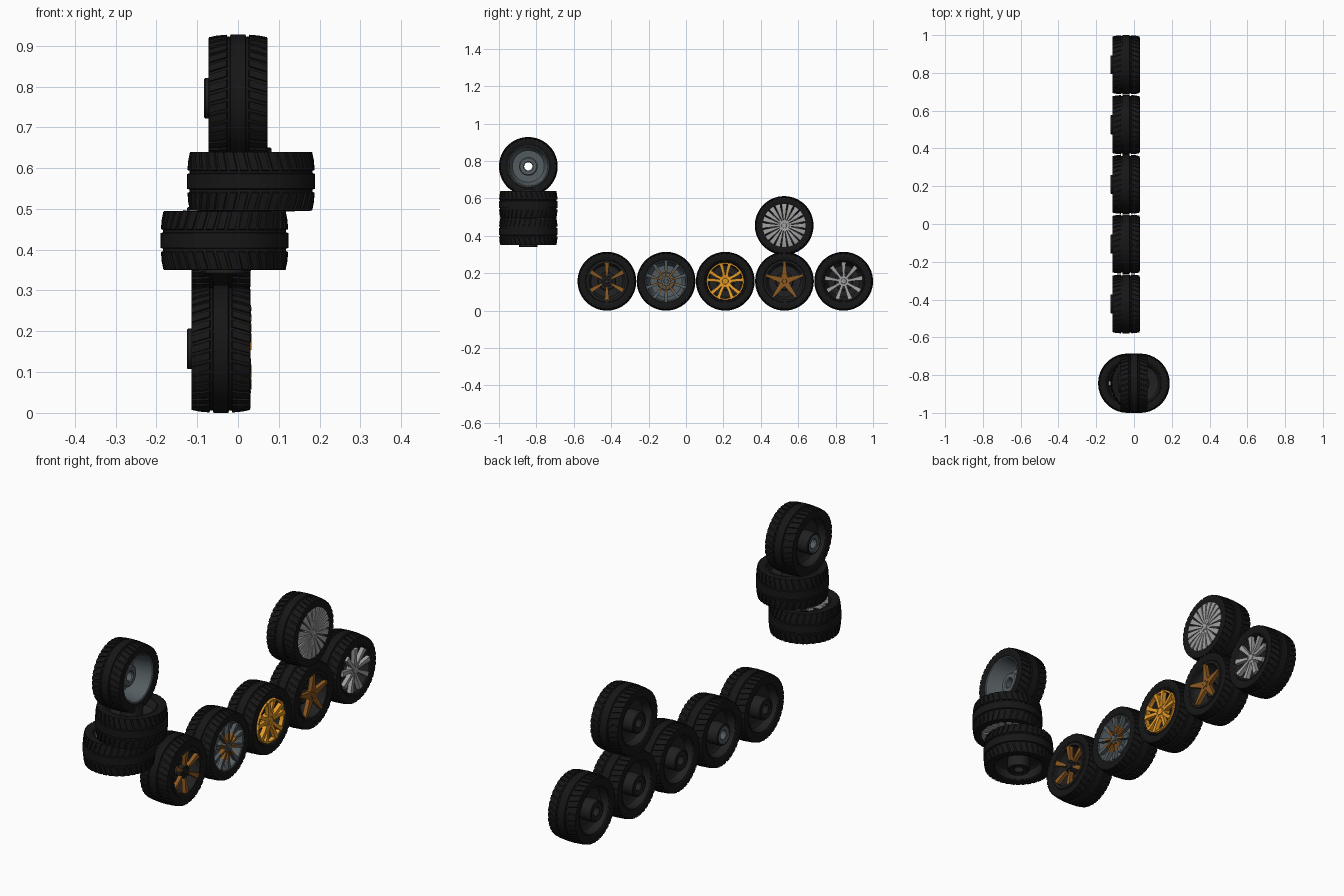
import bpy, bmesh
from math import sin, cos, pi, radians
from mathutils import Matrix

if "Cube" in bpy.data.objects:
    bpy.data.objects.remove(bpy.data.objects["Cube"])


def mat(name, r, g, b):
    m = bpy.data.materials.new(name)
    m.diffuse_color = (r, g, b, 1)
    m.use_nodes = True
    m.node_tree.nodes["Principled BSDF"].inputs["Base Color"].default_value = m.diffuse_color
    return m


BLACK = mat("rubber", .008, .008, .008)
DARK = mat("dark_metal", .015, .015, .016)
GREY = mat("grey_metal", .09, .11, .12)
SILVER = mat("silver", .36, .36, .36)
ORANGE = mat("orange", .8, .33, .02)
BRONZE = mat("bronze", .26, .10, .015)


def to_mesh(name, bm, mats):
    bmesh.ops.recalc_face_normals(bm, faces=bm.faces)
    me = bpy.data.meshes.new(name)
    bm.to_mesh(me)
    bm.free()
    for m in mats:
        me.materials.append(m)
    me.shade_smooth()
    me.set_sharp_from_angle(angle=radians(32))
    return me


def revolve(bm, rings, mat_of=None):
    """Skin a list of closed point loops that go once round the x axis."""
    rows = [[bm.verts.new(p) for p in ring] for ring in rings]
    n = len(rows[0])
    for a, b in zip(rows, rows[1:] + rows[:1]):
        for j in range(n):
            k = (j + 1) % n
            f = bm.faces.new((a[j], a[k], b[k], b[j]))
            f.material_index = mat_of(j) if mat_of else 0


def lathe(bm, profile, n=48, mat_of=None):
    revolve(bm, [[(x, r * cos(2 * pi * i / n), r * sin(2 * pi * i / n)) for x, r in profile]
                 for i in range(n)], mat_of)


# tyre: crowned tread, ring grooves and slanted shoulder notches
def tyre_mesh():
    half = [(.060, .104, 0), (.064, .111, 0), (.069, .115, 0), (.0725, .127, 0),
            (.0725, .143, 0), (.0715, .150, .004), (.052, .154, .005), (.028, .156, .004),
            (.026, .151, 0), (.020, .151, 0), (.018, .157, 0)]
    prof = half + [(-x, r, d) for x, r, d in reversed(half)]
    rings, pitches = [], 36
    for i in range(pitches):
        for frac, low in ((0, 0), (.66, 0), (.70, 1), (.96, 1)):
            ring = []
            for x, r, d in prof:
                a = 2 * pi * (i + frac) / pitches + 1.8 * abs(x)
                rr = r - d * low
                ring.append((x, rr * cos(a), rr * sin(a)))
            rings.append(ring)
    bm = bmesh.new()
    revolve(bm, rings)
    return to_mesh("tyre", bm, [BLACK])


# rim: front dish, centre plate and dark back dish
def rim_mesh(front):
    prof = [(.064, .114), (.068, .110), (.066, .106), (.058, .102), (-.008, .093), (-.018, .085),
            (-.020, .046), (-.025, .046), (-.025, .085), (-.032, .097), (-.060, .103),
            (-.067, .107), (-.064, .114)]
    bm = bmesh.new()
    lathe(bm, prof, 64, lambda j: 0 if j < 6 else 1)
    return to_mesh("rim", bm, [front, DARK])


# hub tube: open bore, protrudes behind the tyre
def hub_mesh(front):
    prof = [(.020, .022), (.025, .026), (.025, .044), (.020, .050), (-.020, .050),
            (-.080, .050), (-.083, .047), (-.083, .041), (-.079, .039), (-.079, .022)]
    bm = bmesh.new()
    lathe(bm, prof, 40, lambda j: 1 if 4 <= j <= 6 else 0)
    return to_mesh("hub", bm, [front, DARK])


# spokes: lofted bars, section = (radius, sideways offset, half width, front x, depth)
def spokes_mesh(count, sections, colour, fork=False, phase=90):
    bm = bmesh.new()
    for i in range(count):
        a = radians(phase) + 2 * pi * i / count
        for side in ((1, -1) if fork else (1,)):
            rows = []
            for r, off, w, x, d in sections:
                row = []
                for px, t in ((x, -w), (x, w), (x - d, w), (x - d, -w)):
                    t += off * side
                    row.append(bm.verts.new((px, r * cos(a) - t * sin(a), r * sin(a) + t * cos(a))))
                rows.append(row)
            for p, q in zip(rows, rows[1:]):
                for j in range(4):
                    k = (j + 1) % 4
                    bm.faces.new((p[j], p[k], q[k], q[j]))
            bm.faces.new(rows[0])
            bm.faces.new(rows[-1])
    return to_mesh("spokes", bm, [colour])


# centre cap with a ring of wheel nuts
def cap_mesh(r, x, colour):
    bm = bmesh.new()
    lathe(bm, [(x, .001), (x, r * .45), (x - .003, r * .5), (x - .003, r * .9),
               (x - .006, r), (x - .03, r), (x - .03, .001)], 32)
    for i in range(5):
        a = 2 * pi * i / 5 + pi / 2
        m = Matrix.Translation((x - .002, r * .7 * cos(a), r * .7 * sin(a))) @ Matrix.Rotation(pi / 2, 4, 'Y')
        bmesh.ops.create_cone(bm, cap_ends=True, segments=6, radius1=r * .12, radius2=r * .12,
                              depth=.006, matrix=m)
    return to_mesh("centre_cap", bm, [colour])


def ring_mesh(r0, r1, x, d, colour):
    bm = bmesh.new()
    lathe(bm, [(x, r0), (x, r1), (x - d, r1), (x - d, r0)], 64)
    return to_mesh("spoke_ring", bm, [colour])


TYRE = tyre_mesh()
RIMS = {c: (rim_mesh(c), hub_mesh(c)) for c in (DARK, GREY)}


def wheel(name, loc, rim, parts=(), tilt=0):
    m = Matrix.Translation(loc) @ Matrix.Rotation(radians(tilt), 4, 'Y')
    for me in (TYRE, *RIMS[rim], *parts):
        ob = bpy.data.objects.new(name + "_" + me.name.split(".")[0], me)
        ob.matrix_world = m
        bpy.context.collection.objects.link(ob)


# face designs
six_bar = [spokes_mesh(6, [(.028, 0, .005, .064, .02), (.06, 0, .009, .069, .018),
                           (.098, 0, .012, .074, .02)], BRONZE),
           cap_mesh(.030, .066, DARK), ring_mesh(.097, .107, .070, .02, DARK)]
ten_bar = [spokes_mesh(10, [(.058, 0, .007, .068, .018), (.108, 0, .009, .074, .02)], GREY),
           spokes_mesh(10, [(.022, 0, .004, .069, .02), (.066, 0, .006, .071, .02)], BRONZE),
           cap_mesh(.026, .072, GREY)]
forked = [spokes_mesh(5, [(.020, .006, .008, .066, .02), (.055, .012, .008, .070, .02),
                          (.097, .024, .010, .075, .02)], ORANGE, True),
          cap_mesh(.034, .067, ORANGE), ring_mesh(.092, .100, .071, .02, ORANGE)]
star = [spokes_mesh(5, [(.012, 0, .017, .068, .02), (.045, 0, .013, .071, .02),
                        (.102, 0, .006, .075, .02)], BRONZE),
        cap_mesh(.026, .071, BRONZE), ring_mesh(.099, .108, .070, .02, DARK)]
nine_bar = [spokes_mesh(9, [(.022, 0, .006, .067, .02), (.06, 0, .008, .070, .02),
                            (.102, 0, .012, .075, .02)], SILVER),
            cap_mesh(.030, .069, SILVER)]
fan = [spokes_mesh(20, [(.020, 0, .003, .067, .015), (.06, 0, .0075, .072, .015),
                        (.105, 0, .0125, .074, .015), (.115, 0, .0130, .071, .01)], SILVER),
       cap_mesh(.028, .070, SILVER)]

# row of five standing wheels with one on top
R = .157
row = (("first", DARK, six_bar), ("second", GREY, ten_bar), ("third", DARK, forked),
       ("fourth", DARK, star), ("fifth", DARK, nine_bar))
for i, (n, rim, parts) in enumerate(row):
    wheel(n + "_wheel", (-.042, -.423 + .3165 * i, R), rim, parts)
wheel("upper_wheel", (-.042, .525, .455), DARK, fan)

# separate stack: two wheels lying face to face, a bare one standing on them
wheel("stack_bottom_wheel", (-.033, -.843, .4225), DARK, nine_bar, -90)
wheel("stack_middle_wheel", (.032, -.843, .5675), DARK, fan, 90)
wheel("stack_top_wheel", (0, -.843, .771), GREY)
